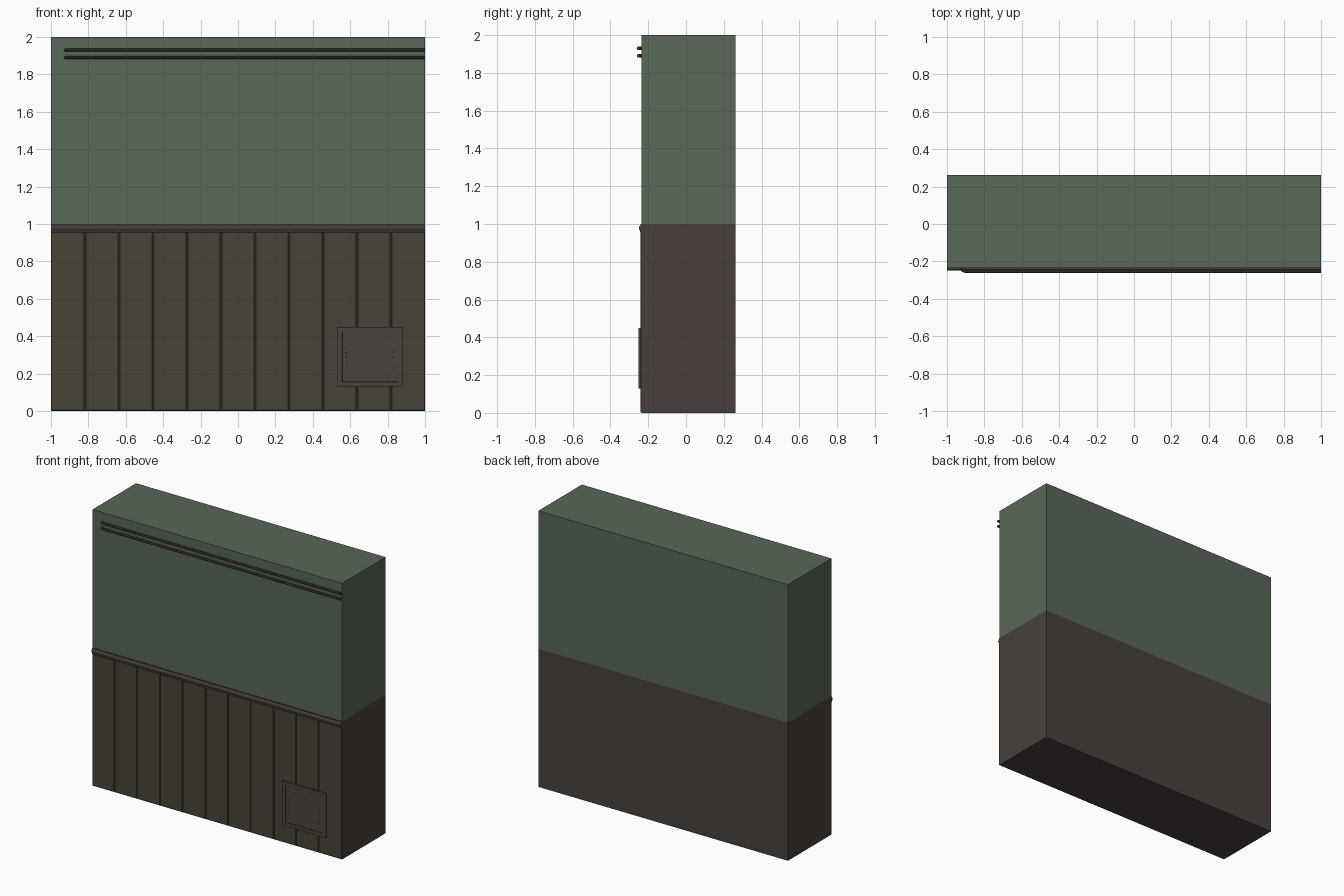
import bpy, bmesh, math
from mathutils import Vector

if "Cube" in bpy.data.objects:
    bpy.data.objects.remove(bpy.data.objects["Cube"])


def mat(name, srgb):
    m = bpy.data.materials.new(name)
    m.diffuse_color = [((c / 255 + 0.055) / 1.055) ** 2.4 for c in srgb] + [1]
    m.use_nodes = True
    m.node_tree.nodes["Principled BSDF"].inputs["Base Color"].default_value = m.diffuse_color
    return m


GREEN = mat("green plaster", (88, 103, 88))
BROWN = mat("dark brown base", (72, 64, 60))
WOOD = mat("plank wood", (72, 66, 57))
METAL = mat("dark pipe metal", (72, 67, 63))

FRONT = -0.236   # wall face
BACK = 0.261


def box(name, lo, hi, material, bevel=0.0):
    bm = bmesh.new()
    bmesh.ops.create_cube(bm, size=1)
    for v in bm.verts:
        v.co = Vector([(a + b) / 2 + c * (b - a) for a, b, c in zip(lo, hi, v.co)])
    if bevel:   # chamfer only the edges round the front face
        edges = [e for e in bm.edges if all(v.co.y < lo[1] + 1e-5 for v in e.verts)]
        bmesh.ops.bevel(bm, geom=edges, offset=bevel, segments=1, affect='EDGES')
    return finish(name, bm, material)


def finish(name, bm, *materials):
    me = bpy.data.meshes.new(name)
    bm.normal_update()
    bm.to_mesh(me)
    bm.free()
    for m in materials:
        me.materials.append(m)
    ob = bpy.data.objects.new(name, me)
    bpy.context.collection.objects.link(ob)
    return ob


# wall: one block cut at mid height, lower half brown
bm = bmesh.new()
bmesh.ops.create_cube(bm, size=1)
for v in bm.verts:
    v.co = Vector((v.co.x * 2, FRONT if v.co.y < 0 else BACK, (v.co.z + 0.5) * 2))
bmesh.ops.bisect_plane(bm, geom=bm.verts[:] + bm.edges[:] + bm.faces[:],
                       plane_co=(0, 0, 1), plane_no=(0, 0, 1))
for f in bm.faces:
    f.material_index = 1 if f.calc_center_median().z < 1 else 0
finish("wall", bm, GREEN, BROWN)

# wainscot planks
count, gap = 11, 0.006
w = 2 / count
for i in range(count):
    x = -1 + i * w
    box(f"plank_{i + 1}", (x + (gap / 2 if i else 0), -0.242, 0.003),
        (x + w - (gap / 2 if i < count - 1 else 0), FRONT + 0.002, 0.957), WOOD, 0.003)

# chair rail: rounded moulding profile swept along x
profile = [(FRONT + 0.002, 0.957), (-0.243, 0.957), (-0.243, 0.962)]
profile += [(-0.238 - 0.011 * math.sin(t), 0.978 - 0.016 * math.cos(t))
            for t in [math.pi * k / 6 for k in range(1, 6)]]
profile += [(-0.240, 0.994), (-0.240, 0.999), (FRONT + 0.002, 0.999)]
bm = bmesh.new()
rings = [[bm.verts.new((x, y, z)) for y, z in profile] for x in (-1, 1)]
n = len(profile)
for k in range(n):
    bm.faces.new((rings[0][k], rings[0][(k + 1) % n], rings[1][(k + 1) % n], rings[1][k]))
bm.faces.new(rings[0])
bm.faces.new(rings[1])
bmesh.ops.recalc_face_normals(bm, faces=bm.faces[:])
finish("chair_rail", bm, BROWN)

# access hatch: plate with a shallow framed door and rivets
bm = bmesh.new()
bmesh.ops.create_cube(bm, size=1)
for v in bm.verts:
    v.co = Vector((0.705 + v.co.x * 0.35, -0.244 + v.co.y * 0.016, 0.29 + v.co.z * 0.32))
door = [f for f in bm.faces if f.calc_center_median().y < -0.25]
bmesh.ops.inset_region(bm, faces=door, thickness=0.037)
bmesh.ops.inset_region(bm, faces=door, thickness=0.003, depth=-0.003)
finish("access_hatch", bm, METAL)
bm = bmesh.new()
for x in (0.58, 0.83):
    for k in range(6):
        r = bmesh.ops.create_icosphere(bm, subdivisions=1, radius=0.0025)
        bmesh.ops.translate(bm, verts=r["verts"], vec=(x, -0.249, 0.22 + k * 0.023))
finish("hatch_rivets", bm, METAL)


# conduits: run along the top, left end bends into the wall
R = 0.009
YC = -0.252
for i, z in enumerate((1.93, 1.89)):
    cu = bpy.data.curves.new(f"conduit_curve_{i + 1}", 'CURVE')
    cu.dimensions = '3D'
    cu.bevel_depth = R
    cu.bevel_resolution = 2
    cu.use_fill_caps = True
    path = [(-0.921, FRONT + 0.01)]
    path += [(-0.9 - 0.021 * math.cos(t), YC + 0.016 - 0.016 * math.sin(t))
             for t in [math.pi / 2 * k / 4 for k in range(5)]]
    path.append((1, YC))
    s = cu.splines.new('POLY')
    s.points.add(len(path) - 1)
    for p, (x, y) in zip(s.points, path):
        p.co = (x, y, z, 1)
    tmp = bpy.data.objects.new("tmp", cu)
    bpy.context.collection.objects.link(tmp)
    me = bpy.data.meshes.new_from_object(tmp.evaluated_get(bpy.context.evaluated_depsgraph_get()))
    bpy.data.objects.remove(tmp)
    me.materials.clear()
    me.materials.append(METAL)
    ob = bpy.data.objects.new(f"conduit_{i + 1}", me)
    bpy.context.collection.objects.link(ob)
    bpy.ops.object.select_all(action='DESELECT')
    ob.select_set(True)
    bpy.context.view_layer.objects.active = ob
    bpy.ops.object.shade_smooth_by_angle()
